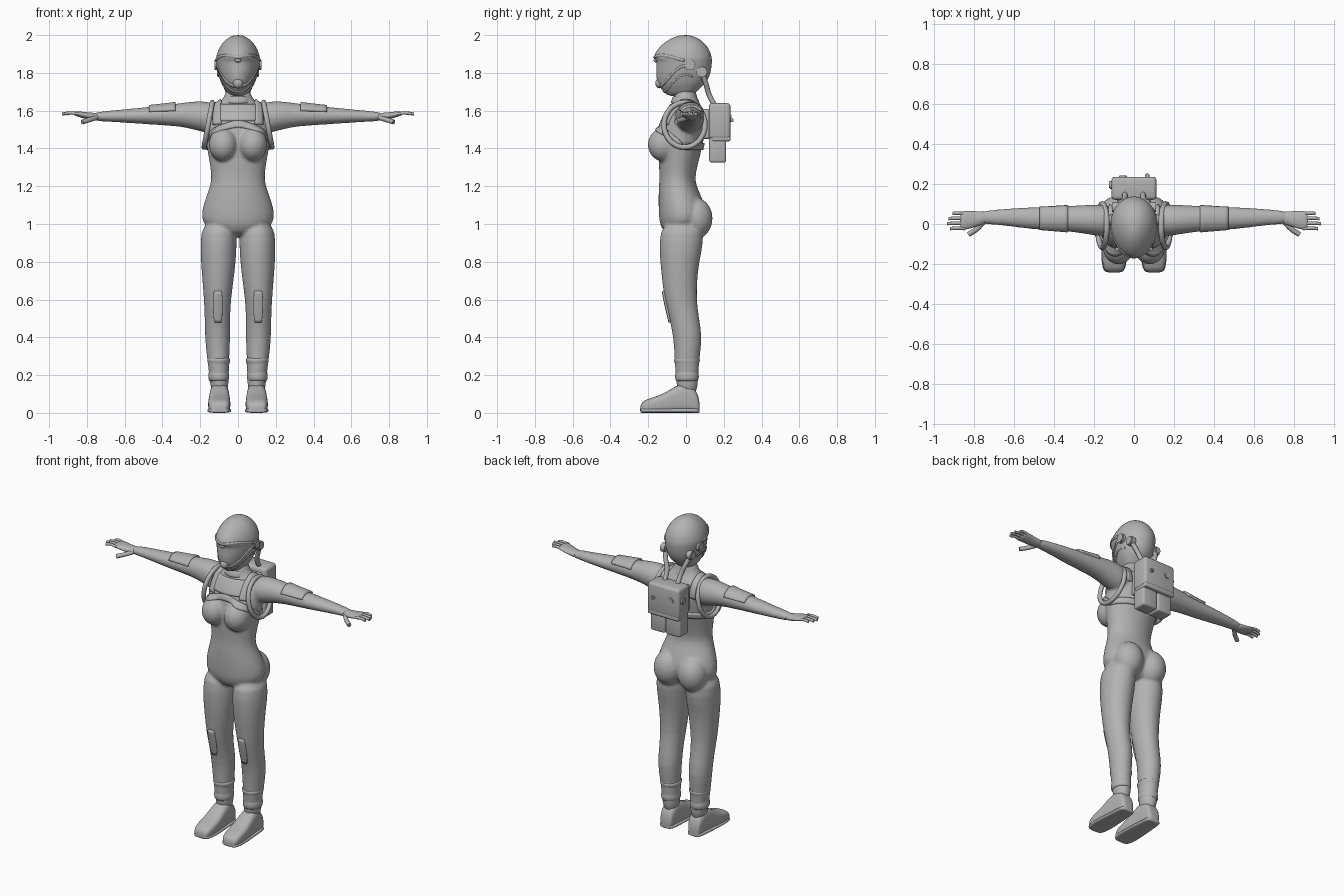
import bpy, bmesh
from math import sin, cos, pi, radians, copysign
from mathutils import Vector, Matrix
from mathutils.bvhtree import BVHTree

if "Cube" in bpy.data.objects:
    bpy.data.objects.remove(bpy.data.objects["Cube"])

grey = bpy.data.materials.new("suit_grey")
grey.use_nodes = True
grey.diffuse_color = (0.45, 0.45, 0.45, 1)
grey.node_tree.nodes["Principled BSDF"].inputs["Base Color"].default_value = (0.45, 0.45, 0.45, 1)


def finish(name, bm, smooth=True, subdiv=0):
    bmesh.ops.recalc_face_normals(bm, faces=bm.faces)
    me = bpy.data.meshes.new(name)
    bm.to_mesh(me)
    bm.free()
    ob = bpy.data.objects.new(name, me)
    bpy.context.collection.objects.link(ob)
    me.materials.append(grey)
    for p in me.polygons:
        p.use_smooth = smooth
    if subdiv:
        sub = ob.modifiers.new("Subdivision", "SUBSURF")
        sub.levels = sub.render_levels = subdiv
    if not smooth:
        bpy.ops.object.select_all(action="DESELECT")
        ob.select_set(True)
        bpy.context.view_layer.objects.active = ob
        bpy.ops.object.shade_smooth_by_angle(angle=radians(35))
    return ob


def skin(bm, rings):
    rows = [[bm.verts.new(p) for p in ring] for ring in rings]
    n = len(rows[0])
    for a, b in zip(rows, rows[1:]):
        for i in range(n):
            bm.faces.new((a[i], a[(i + 1) % n], b[(i + 1) % n], b[i]))
    bm.faces.new(rows[0])
    bm.faces.new(rows[-1])


def oval(centre, u, v, n=24, power=1.0):
    def bend(t):
        return copysign(abs(t) ** power, t)
    return [Vector(centre) + Vector(u) * bend(cos(2 * pi * i / n)) + Vector(v) * bend(sin(2 * pi * i / n))
            for i in range(n)]


def loft_z(bm, rows, side=1):
    """Rows of height, centre x, front y, back y, half width."""
    skin(bm, [oval((side * x, (f + b) / 2, z), (w, 0, 0), (0, (b - f) / 2, 0)) for z, x, f, b, w in rows])


def loft_x(bm, rows, side):
    """Rows of x, centre y, centre z, half depth, half height."""
    skin(bm, [oval((side * x, y, z), (0, d, 0), (0, 0, h)) for x, y, z, d, h in rows])


def ball(bm, centre, radii):
    m = Matrix.Translation(centre) @ Matrix.Diagonal((*radii, 1))
    bmesh.ops.create_uvsphere(bm, u_segments=24, v_segments=14, radius=1, matrix=m)


def tube(name, points, radius, cyclic=False):
    cu = bpy.data.curves.new(name, "CURVE")
    cu.dimensions = "3D"
    cu.bevel_depth = radius
    cu.bevel_resolution = 3
    cu.resolution_u = 6
    cu.use_fill_caps = True
    sp = cu.splines.new("BEZIER")
    sp.bezier_points.add(len(points) - 1)
    for bp, p in zip(sp.bezier_points, points):
        bp.co = p
        bp.handle_left_type = bp.handle_right_type = "AUTO"
    sp.use_cyclic_u = cyclic
    cu.materials.append(grey)
    ob = bpy.data.objects.new(name, cu)
    bpy.context.collection.objects.link(ob)
    return ob


def surface(ob):
    return BVHTree.FromObject(ob, bpy.context.evaluated_depsgraph_get())


def patch(name, tree, ray, nu, nv, thick):
    """Plate that follows a surface; ray(u, v) gives start and target points."""
    bm = bmesh.new()
    grid = []
    for i in range(nu + 1):
        row = []
        for j in range(nv + 1):
            start, aim = (Vector(p) for p in ray(i / nu, j / nv))
            hit = tree.ray_cast(start, (aim - start).normalized())[0]
            row.append(bm.verts.new(hit or aim))
        grid.append(row)
    for a, b in zip(grid, grid[1:]):
        for j in range(nv):
            bm.faces.new((a[j], a[j + 1], b[j + 1], b[j]))
    ob = finish(name, bm, False)
    sol = ob.modifiers.new("Thickness", "SOLIDIFY")
    sol.thickness = 2 * thick
    sol.offset = 0


def box(name, centre, size, bevel=0.012):
    bm = bmesh.new()
    bmesh.ops.create_cube(bm, size=1, matrix=Matrix.Translation(centre) @ Matrix.Diagonal((*size, 1)))
    bmesh.ops.bevel(bm, geom=bm.edges[:], offset=bevel, segments=3, profile=0.5, affect="EDGES")
    finish(name, bm, False)


def disc(name, centre, radius, depth, axis):
    bm = bmesh.new()
    m = Matrix.Translation(centre) @ Matrix.Rotation(pi / 2, 4, axis)
    bmesh.ops.create_cone(bm, cap_ends=True, segments=24, radius1=radius, radius2=radius, depth=depth, matrix=m)
    rims = [e for e in bm.edges if e.calc_face_angle(0) > 1]
    bmesh.ops.bevel(bm, geom=rims, offset=0.004, segments=2, affect="EDGES")
    finish(name, bm, False)


# Suited body: torso, legs and arms fused into one smooth skin
bm = bmesh.new()
loft_z(bm, [(0.93, 0, -0.10, 0.05, 0.09), (0.99, 0, -0.14, 0.09, 0.185), (1.05, 0, -0.145, 0.115, 0.198),
            (1.12, 0, -0.147, 0.095, 0.18), (1.2, 0, -0.145, 0.055, 0.148), (1.25, 0, -0.14, 0.048, 0.141),
            (1.32, 0, -0.145, 0.065, 0.15), (1.42, 0, -0.15, 0.09, 0.17), (1.5, 0, -0.145, 0.105, 0.176),
            (1.58, 0, -0.115, 0.105, 0.172), (1.63, 0, -0.075, 0.08, 0.125), (1.655, 0, -0.065, 0.06, 0.075),
            (1.74, 0, -0.06, 0.05, 0.058)])
for s in (1, -1):
    loft_z(bm, [(1.02, 0.10, -0.13, 0.09, 0.09), (0.9, 0.103, -0.143, 0.095, 0.098), (0.8, 0.104, -0.138, 0.07, 0.093),
                (0.7, 0.106, -0.127, 0.06, 0.083), (0.6, 0.109, -0.115, 0.056, 0.072), (0.5, 0.109, -0.088, 0.07, 0.067),
                (0.4, 0.108, -0.067, 0.087, 0.068), (0.3, 0.106, -0.062, 0.073, 0.06), (0.2, 0.1, -0.056, 0.065, 0.052),
                (0.08, 0.097, -0.045, 0.062, 0.046)], s)
    loft_x(bm, [(0.08, 0.015, 1.55, 0.085, 0.09), (0.2, 0.02, 1.572, 0.078, 0.082), (0.28, 0.025, 1.578, 0.068, 0.066),
                (0.36, 0.027, 1.576, 0.062, 0.056), (0.5, 0.028, 1.573, 0.056, 0.044), (0.6, 0.033, 1.572, 0.047, 0.036),
                (0.7, 0.034, 1.57, 0.037, 0.028), (0.78, 0.032, 1.568, 0.032, 0.022)], s)
    ball(bm, (s * 0.078, -0.118, 1.42), (0.078, 0.085, 0.09))
    ball(bm, (s * 0.085, 0.05, 1.03), (0.09, 0.092, 0.11))
body = finish("suit_body", bm, True, 1)
mesh = body.modifiers.new("Fuse", "REMESH")
mesh.mode = "VOXEL"
mesh.voxel_size = 0.008
mesh.use_smooth_shade = True
soft = body.modifiers.new("Soften", "SMOOTH")
soft.factor = 0.5
soft.iterations = 8
skin_tree = surface(body)

# Hands, boots and limb pads
for s, side in ((1, "left_"), (-1, "right_")):
    bm = bmesh.new()
    loft_x(bm, [(0.73, 0.033, 1.568, 0.031, 0.022), (0.77, 0.028, 1.568, 0.034, 0.02),
                (0.81, 0.022, 1.575, 0.044, 0.018), (0.85, 0.018, 1.583, 0.048, 0.014),
                (0.87, 0.016, 1.585, 0.043, 0.009)], s)
    finish(side + "palm", bm, True, 1)
    for k, reach in enumerate((0.905, 0.925, 0.932, 0.918)):
        y = 0.052 - 0.025 * k
        tube(side + "finger", [(s * 0.845, y, 1.583), (s * 0.885, y + 0.002, 1.588), (s * reach, y, 1.583)], 0.0085)
    tube(side + "thumb", [(s * 0.75, 0.012, 1.563), (s * 0.785, -0.025, 1.552), (s * 0.825, -0.052, 1.54)], 0.013)

    shape = [(0.073, 0.05, 0.03), (0.06, 0.12, 0.044), (0.0, 0.165, 0.05), (-0.06, 0.14, 0.054),
             (-0.12, 0.1, 0.059), (-0.19, 0.078, 0.06), (-0.23, 0.062, 0.05), (-0.243, 0.035, 0.035)]
    for part, grow, cap in (("boot", 0, 1), ("boot_sole", 0.004, 0.025)):
        bm = bmesh.new()
        skin(bm, [oval((s * (0.098 - 0.04 * min(0, y) * 0.2), y, min(h, cap) / 2), (w + grow, 0, 0),
                       (0, 0, min(h, cap) / 2), power=0.65) for y, h, w in shape])
        finish(side + part, bm, True, 2)

    bm = bmesh.new()
    cuff = [(0.165, 0.048), (0.175, 0.056), (0.205, 0.057), (0.22, 0.05), (0.24, 0.056), (0.255, 0.053),
            (0.27, 0.061), (0.285, 0.062), (0.295, 0.054)]
    loft_z(bm, [(z, 0.102, 0.005 - w * 1.13, 0.005 + w * 1.13, w) for z, w in cuff], s)
    finish(side + "ankle_cuff", bm, True, 1)

    patch(side + "knee_pad", skin_tree, lambda u, v: (
        (s * 0.107 + (u - 0.5) * 0.115 * (1 - 0.25 * abs(2 * v - 1) ** 3), -0.5, 0.48 + 0.165 * v),
        (s * 0.107, 0.15, 0.48 + 0.165 * v)), 10, 10, 0.01)
    patch(side + "arm_pad", skin_tree, lambda u, v: (
        (s * (0.33 + 0.14 * u), 0.027 + 0.3 * sin(2.4 * (v - 0.5)), 1.575 + 0.3 * cos(2.4 * (v - 0.5))),
        (s * (0.33 + 0.14 * u), 0.027, 1.575)), 8, 12, 0.011)

    # Shoulder harness
    patch(side + "shoulder_strap", skin_tree, lambda u, v: (
        (s * (0.088 + 0.04 * v), -0.5 * cos(0.25 + 2.5 * u), 1.5 + 0.5 * sin(0.25 + 2.5 * u)),
        (s * (0.088 + 0.04 * v), 0, 1.5)), 24, 3, 0.012)
    ring = [2 * pi * k / 12 for k in range(12)]
    tube(side + "armhole_ring", [(s * (0.158 - 0.022 * sin(a)), -0.008 + 0.108 * cos(a), 1.525 + 0.118 * sin(a))
                                 for a in ring], 0.014, True)

# Chest band dips below the arms, with a chest plate above it
def band(u, v):
    a = 2 * pi * u
    z = 1.395 + 0.115 * max(0, -sin(a)) ** 0.8 + 0.035 * v
    return (0.6 * cos(a), 0.6 * sin(a) - 0.02, z), (0, -0.02, z)


patch("chest_band", skin_tree, band, 64, 3, 0.01)
patch("chest_plate", skin_tree, lambda u, v: (
    ((u - 0.5) * (0.2 + 0.03 * v), -0.5, 1.545 + 0.085 * v), ((u - 0.5) * 0.2, 0.1, 1.545 + 0.085 * v)), 12, 8, 0.009)

# Neck collar
bm = bmesh.new()
loft_z(bm, [(1.63, 0, -0.085, 0.078, 0.09), (1.65, 0, -0.08, 0.07, 0.076), (1.672, 0, -0.072, 0.06, 0.068),
            (1.68, 0, -0.066, 0.056, 0.062)])
finish("neck_collar", bm, True, 1)

# Helmet with a pointed front
head = [(1.675, 0.03, 0.085, 0.03), (1.69, 0.056, 0.11, 0.045), (1.72, 0.075, 0.137, 0.075), (1.75, 0.092, 0.155, 0.11),
        (1.80, 0.108, 0.16, 0.132), (1.85, 0.115, 0.156, 0.138), (1.868, 0.117, 0.16, 0.138),
        (1.882, 0.117, 0.174, 0.137), (1.92, 0.107, 0.158, 0.127), (1.96, 0.083, 0.117, 0.098),
        (1.988, 0.05, 0.072, 0.058), (2.0, 0.02, 0.03, 0.02)]
bm = bmesh.new()
angles = [2 * pi * k / 28 for k in range(28)]
skin(bm, [[(w * cos(a), b * sin(a) if sin(a) > 0 else -f * abs(sin(a)) ** 1.2, z) for a in angles]
          for z, w, f, b in head])
helmet = finish("helmet", bm, True, 2)
shell = surface(helmet)


def face_strip(name, height, width, reach, thick):
    def ray(u, v):
        a = -pi / 2 + reach * (2 * u - 1)
        z = height(abs(cos(a))) + width * (v - 0.5)
        return (0.5 * cos(a), 0.5 * sin(a), z), (0, 0, z)
    patch(name, shell, ray, 32, 2, thick)


face_strip("visor_brow", lambda c: 1.882 + 0.03 * c - 0.045 * c ** 3, 0.014, 1.5, 0.005)
face_strip("mask_rim", lambda c: 1.728 + 0.11 * c ** 2, 0.014, 1.6, 0.005)
face_strip("jaw_strap", lambda c: 1.7 + 0.09 * c ** 2, 0.01, 1.9, 0.004)
bm = bmesh.new()
ball(bm, (0, -0.158, 1.867), (0.017, 0.014, 0.012))
ball(bm, (0, -0.142, 1.745), (0.026, 0.02, 0.026))
finish("mask_fittings", bm)

# Ear discs and air hoses
for s, side in ((1, "left_"), (-1, "right_")):
    disc(side + "ear_disc", (s * 0.11, 0.02, 1.843), 0.029, 0.03, "Y")
    disc(side + "hose_disc", (s * 0.092, 0.083, 1.805), 0.028, 0.036, "Y")
    tube(side + "air_hose", [(s * 0.09, 0.085, 1.8), (s * 0.07, 0.105, 1.745), (s * 0.05, 0.12, 1.69),
                             (s * 0.045, 0.15, 1.63)], 0.014)

# Backpack
box("pack_mount", (0, 0.105, 1.53), (0.17, 0.07, 0.16))
box("pack_body", (0, 0.178, 1.545), (0.224, 0.115, 0.19), 0.018)
for x in (-0.054, 0.054):
    box("pack_pocket", (x, 0.168, 1.395), (0.103, 0.09, 0.14))
box("pack_flap", (0, 0.185, 1.453), (0.216, 0.1, 0.03), 0.008)
disc("pack_dial", (-0.055, 0.235, 1.56), 0.021, 0.012, "X")
disc("pack_knob", (0.066, 0.238, 1.55), 0.011, 0.026, "X")
disc("pack_side_cap", (-0.114, 0.195, 1.56), 0.02, 0.022, "Y")
